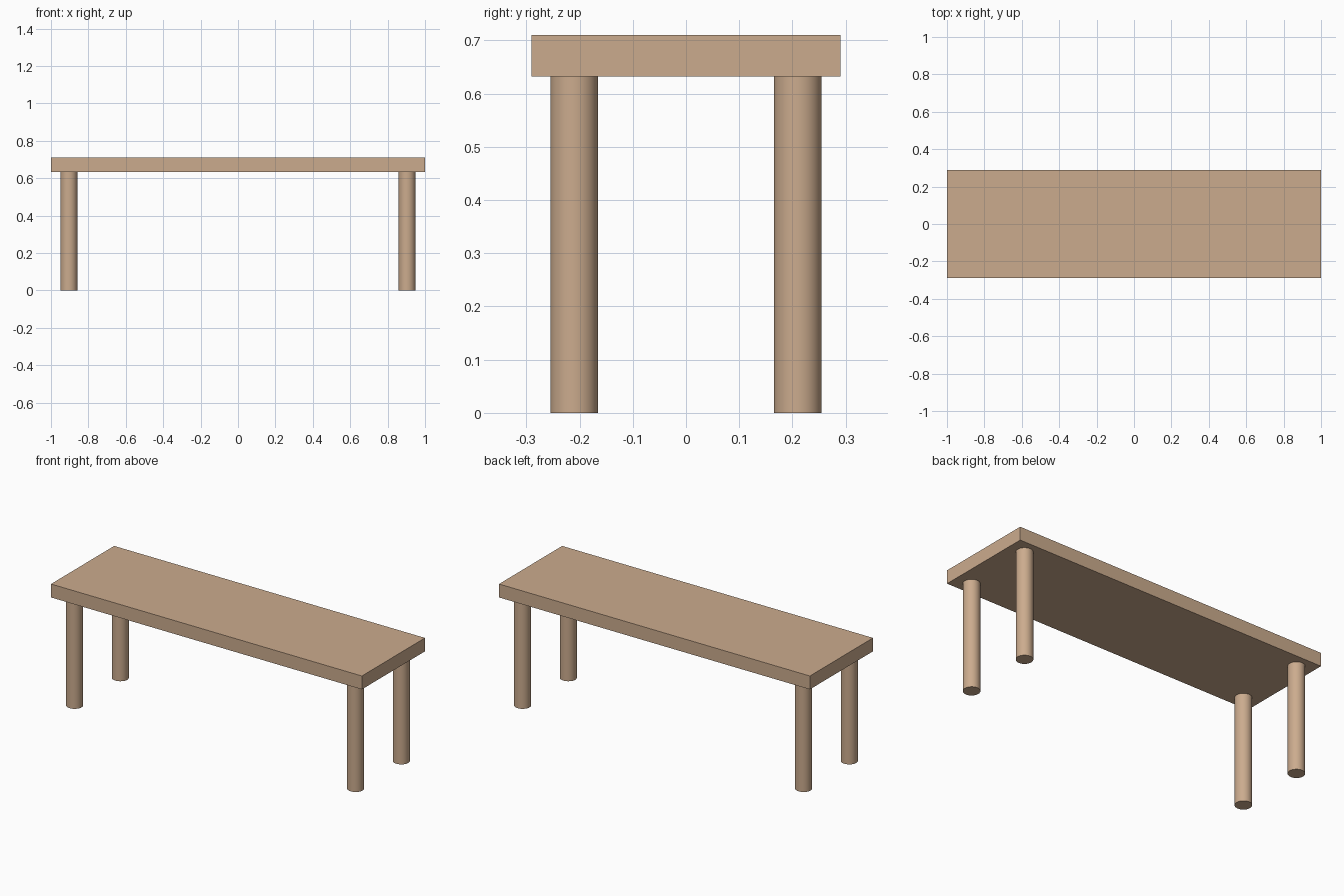
import bpy
import math

if "Cube" in bpy.data.objects:
    bpy.data.objects.remove(bpy.data.objects["Cube"])

TOP_Z, UNDER_Z = 0.71, 0.632
HALF_X, HALF_Y = 1.0, 0.29
LEG_X, LEG_Y, LEG_R = 0.904, 0.21, 0.045

wood = bpy.data.materials.new("wood")
wood.diffuse_color = (0.60, 0.41, 0.27, 1)
wood.use_nodes = True
wood.node_tree.nodes["Principled BSDF"].inputs["Base Color"].default_value = wood.diffuse_color

# Flat slab top
bpy.ops.mesh.primitive_cube_add(size=1, location=(0, 0, (TOP_Z + UNDER_Z) / 2))
top = bpy.context.object
top.name = "bench_top"
top.scale = (2 * HALF_X, 2 * HALF_Y, TOP_Z - UNDER_Z)
bpy.ops.object.transform_apply(location=False, rotation=False, scale=True)
top.data.materials.append(wood)

# Four round legs
for side, sx in (("left", -1), ("right", 1)):
    for end, sy in (("front", -1), ("back", 1)):
        bpy.ops.mesh.primitive_cylinder_add(
            vertices=32, radius=LEG_R, depth=UNDER_Z,
            location=(sx * LEG_X, sy * LEG_Y, UNDER_Z / 2))
        leg = bpy.context.object
        leg.name = f"{end}_{side}_leg"
        leg.data.materials.append(wood)
        bpy.ops.object.shade_smooth_by_angle(angle=math.radians(30))
